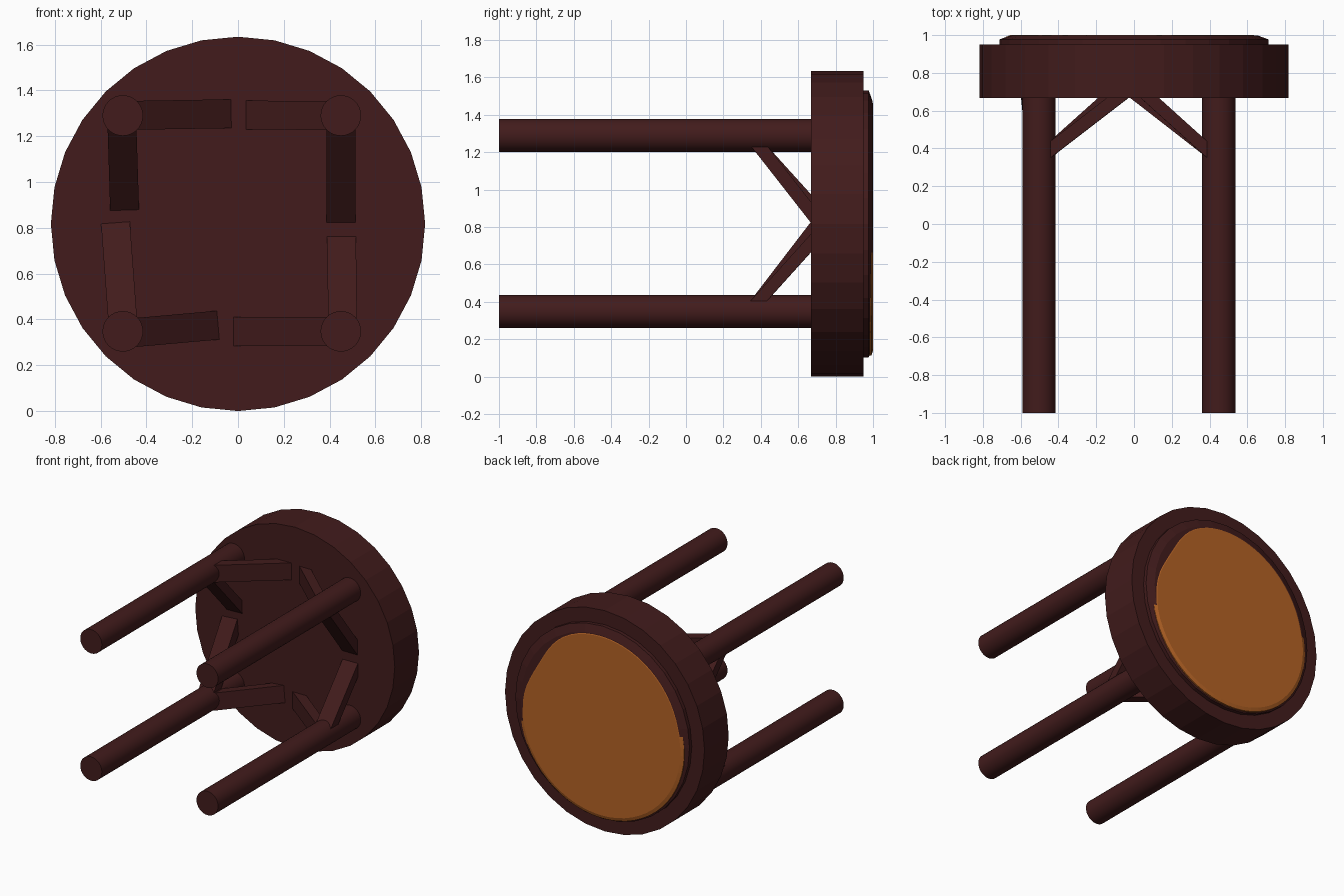
import bpy, bmesh, math
from mathutils import Vector

if "Cube" in bpy.data.objects:
    bpy.data.objects.remove(bpy.data.objects["Cube"])

CZ = 0.817  # height of the seat axis (the stool lies on its side, axis along y)


def material(name, rgb):
    m = bpy.data.materials.new(name)
    m.diffuse_color = (*rgb, 1)
    m.use_nodes = True
    m.node_tree.nodes["Principled BSDF"].inputs["Base Color"].default_value = m.diffuse_color
    return m


wood = material("dark wood", (0.054, 0.0112, 0.0114))
leather = material("tan leather", (0.46, 0.125, 0.0185))


def make(name, rings, mat, smooth=False):
    """Skin a stack of rings (lists of points) and cap both ends."""
    bm = bmesh.new()
    vs = [[bm.verts.new(p) for p in r] for r in rings]
    n = len(vs[0])
    for a, b in zip(vs, vs[1:]):
        for i in range(n):
            j = (i + 1) % n
            bm.faces.new((a[i], a[j], b[j], b[i]))
    bm.faces.new(vs[0])
    bm.faces.new(vs[-1])
    bmesh.ops.recalc_face_normals(bm, faces=bm.faces)
    me = bpy.data.meshes.new(name)
    bm.to_mesh(me)
    bm.free()
    me.materials.append(mat)
    ob = bpy.data.objects.new(name, me)
    bpy.context.collection.objects.link(ob)
    if smooth:
        bpy.ops.object.select_all(action='DESELECT')
        ob.select_set(True)
        bpy.context.view_layer.objects.active = ob
        bpy.ops.object.shade_smooth_by_angle(angle=math.radians(35))
    return ob


def ring(radius, y, x=0, z=CZ, n=32):
    """Circle facing y; radius may be a number or a function of angle."""
    f = radius if callable(radius) else (lambda t: radius)
    ts = [2 * math.pi * i / n for i in range(n)]
    return [(x + f(t) * math.cos(t), y, z + f(t) * math.sin(t)) for t in ts]


# Seat block and raised rim
make("seat", [ring(0.817, 0.667), ring(0.817, 0.95)], wood)
make("seat_rim", [ring(0.713, 0.94), ring(0.713, 0.977), ring(0.655, 0.998)], wood)


# Cushion: lopsided disc, fuller at the bottom and flattened on its upper +x side
def outline(t):
    bulge = max(0, math.cos(t - math.radians(262))) ** 0.6
    off = (math.degrees(t) - 30 + 180) % 360 - 180
    flat = math.exp(-(off / 24) ** 2)
    return 0.657 + 0.036 * bulge - 0.055 * flat


make("cushion", [ring(lambda t: outline(t) + 0.012, 0.96, n=64),
                 ring(lambda t: outline(t) + 0.01, 0.991, n=64),
                 ring(lambda t: outline(t) - 0.015, 1.0, n=64)], leather)

# Four legs
XL, XR, ZB, ZT = -0.503, 0.449, 0.348, 1.29
for nx, x in (("left", XL), ("right", XR)):
    for nz, z in (("lower", ZB), ("upper", ZT)):
        make(f"{nz}_{nx}_leg", [ring(0.0885, -1, x, z), ring(0.0885, 0.7, x, z)],
             wood, smooth=True)


# Diagonal braces: slanted bars from a leg to the underside of the seat
def brace(name, leg, tip):
    a = Vector((leg[0], 0, leg[1]))
    d = Vector((tip[0], 0, tip[1])) - a
    length = d.length
    d.normalize()
    side = d.cross(Vector((0, 1, 0))) * 0.063
    slope = 0.31 / (length - 0.07)
    thick, d0, d1 = 0.088, 0.055, length + 0.02
    y0, y1 = (0.667 - slope * (length - s) for s in (d0, d1))
    prof = [(d0, y0), (d1, y1), (d1, y1 + thick), (d0, y0 + thick)]
    pts = [a + d * s + Vector((0, y, 0)) for s, y in prof]
    make(name, [[p - side for p in pts], [p + side for p in pts]], wood)


brace("upper_brace_left", (XL, ZT), (-0.03, 1.298))
brace("upper_brace_right", (XR, ZT), (0.035, 1.292))
brace("left_brace_upper", (XL - 0.005, ZT), (-0.495, 0.877))
brace("left_brace_lower", (XL + 0.003, ZB), (-0.535, 0.822))
brace("right_brace_upper", (XR, ZT), (0.449, 0.824))
brace("right_brace_lower", (XR + 0.008, ZB), (0.452, 0.762))
brace("lower_brace_left", (XL, ZB - 0.01), (-0.087, 0.375))
brace("lower_brace_right", (XR, ZB), (-0.02, 0.348))
